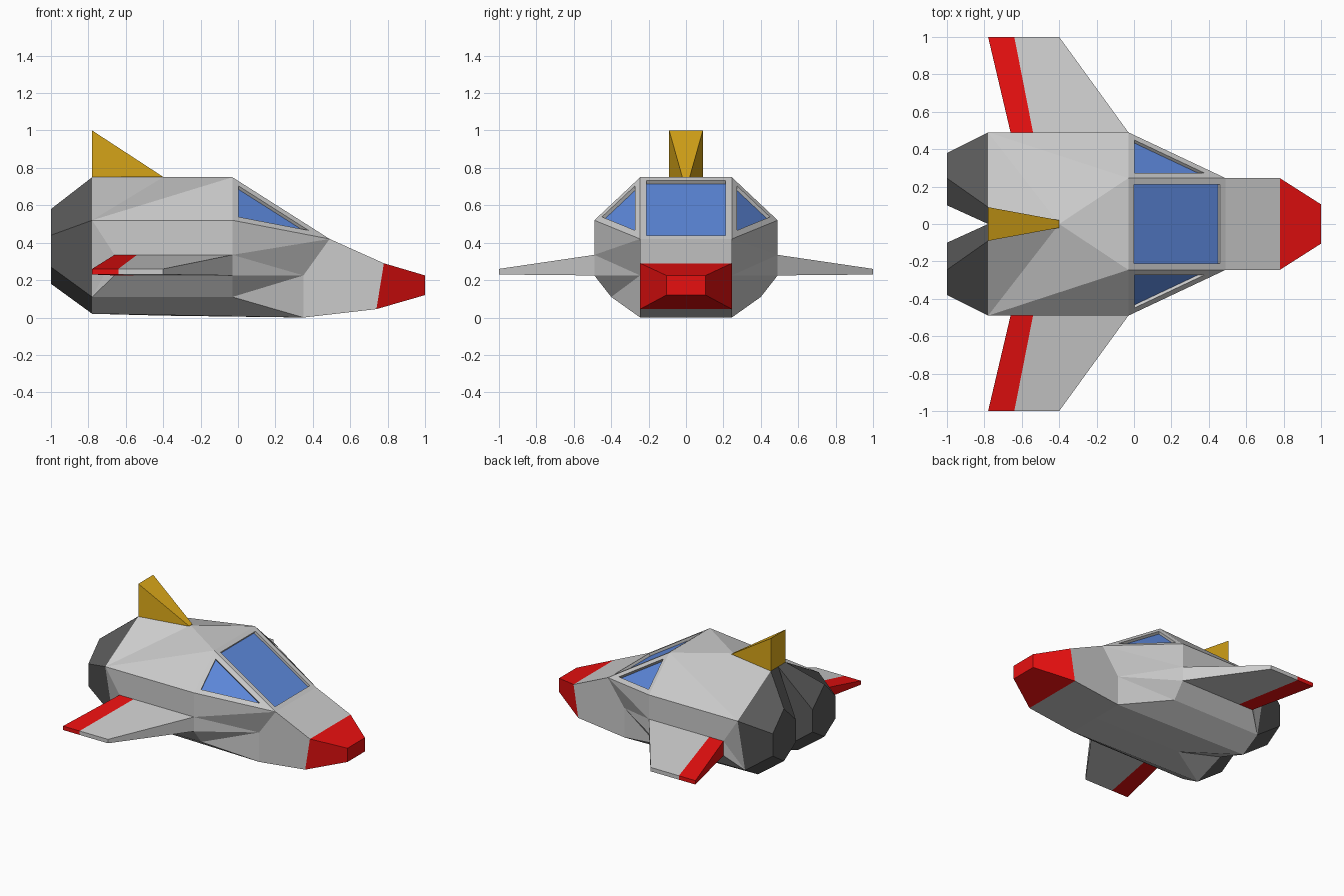
import bpy, bmesh

if "Cube" in bpy.data.objects:
    bpy.data.objects.remove(bpy.data.objects["Cube"])


def material(name, rgb):
    m = bpy.data.materials.new(name)
    m.diffuse_color = (*rgb, 1)
    m.use_nodes = True
    m.node_tree.nodes["Principled BSDF"].inputs["Base Color"].default_value = m.diffuse_color
    return m


RED = material("red_paint", (0.8, 0.005, 0.005))
GOLD = material("gold_paint", (0.72, 0.4, 0.01))
BLUE = material("blue_glass", (0.11, 0.25, 0.72))
DARK = material("dark_metal", (0.1, 0.1, 0.1))
GREY = material("grey_hull", (0.55, 0.55, 0.55))


def finish(name, bm, mats):
    bmesh.ops.remove_doubles(bm, verts=bm.verts, dist=0.001)
    bmesh.ops.recalc_face_normals(bm, faces=bm.faces)
    mesh = bpy.data.meshes.new(name)
    bm.to_mesh(mesh)
    bm.free()
    ob = bpy.data.objects.new(name, mesh)
    bpy.context.collection.objects.link(ob)
    for m in mats:
        mesh.materials.append(m)
    return ob


def loft(name, ring_a, ring_b, mat, side=1, cap_a=True):
    # Join two matching rings into a solid; side=-1 mirrors it across y
    bm = bmesh.new()
    a, b = [[bm.verts.new((x, y * side, z)) for x, y, z in r] for r in (ring_a, ring_b)]
    n = len(a)
    for i in range(n):
        j = (i + 1) % n
        bm.faces.new((a[i], a[j], b[j], b[i]))
    if cap_a:
        bm.faces.new(a)
    bm.faces.new(b)
    return finish(name, bm, [mat])


def rect(x, y, z0, z1):
    return [(x, -y, z0), (x, y, z0), (x, y, z1), (x, -y, z1)]


# Hull: named points of the left half, mirrored face by face
ridge_rear, ridge_centre = (-.78, .09, .75), (-.78, 0, .75)
roof_mid, roof_centre, roof_front = (-.4, 0, .75), (-.03, 0, .75), (-.03, .245, .75)
side_rear, side_front = (-.78, .49, .52), (-.03, .49, .52)
root_rear, root_front = (-.66, .49, .335), (-.03, .49, .335)
sill_rear, sill_front = (-.66, .49, .225), (-.03, .49, .225)
chine_rear, chine_front = (-.78, .4, .11), (-.03, .4, .11)
belly_rear, belly_front = (-.78, .245, .02), (.35, .245, 0)
belly_mid, belly_centre, valley_low = (-.4, 0, .01), (.35, 0, 0), (-.78, 0, .11)
cheek, cowl = (.35, .245, .225), (.49, .245, .42)
nose_top, nose_low, chin = (.78, .245, .29), (.74, .245, .045), (.74, 0, .045)

side_window = (roof_front, side_front, cowl)
half_faces = [
    # roof
    (roof_centre, roof_front, roof_mid),
    (roof_mid, ridge_rear, ridge_centre),
    (roof_mid, side_rear, ridge_rear),
    (roof_mid, roof_front, side_rear),
    (roof_front, side_front, side_rear),
    # flanks
    (side_rear, root_rear, root_front, side_front),
    (side_rear, chine_rear, root_rear),
    (root_rear, chine_rear, sill_rear),
    (chine_rear, sill_rear, sill_front, chine_front),
    (chine_rear, chine_front, belly_front, belly_rear),
    (side_front, cowl, root_front),
    (root_front, cowl, cheek),
    (root_front, cheek, sill_front),
    (sill_front, cheek, chine_front),
    (chine_front, cheek, belly_front),
    (cheek, cowl, nose_top, nose_low, belly_front),
    # belly
    (belly_centre, belly_front, belly_rear, belly_mid),
    (belly_mid, belly_rear, valley_low),
    (belly_front, belly_centre, chin, nose_low),
    side_window,
]


def mirrored(p):
    return (p[0], -p[1], p[2])


bm = bmesh.new()


def add_face(points):
    return bm.faces.new([bm.verts.new(p) for p in points])


windows = []
for face in half_faces:
    pair = [add_face(face), add_face([mirrored(p) for p in face])]
    if face is side_window:
        windows += pair
# Windscreen and bonnet span both halves
windows.append(add_face((roof_front, mirrored(roof_front), mirrored(cowl), cowl)))
add_face((cowl, mirrored(cowl), mirrored(nose_top), nose_top))
centres = [f.calc_center_median() for f in windows]
bmesh.ops.remove_doubles(bm, verts=bm.verts, dist=0.001)
bmesh.ops.recalc_face_normals(bm, faces=bm.faces)
windows = [min(bm.faces, key=lambda f: (f.calc_center_median() - c).length) for c in centres]

# Window frames, then recessed glass
bmesh.ops.inset_individual(bm, faces=windows, thickness=.035, use_even_offset=True)
for f in windows:
    normal = f.normal.copy()
    if normal.z < 0:
        normal.negate()
    glass = bmesh.ops.extrude_discrete_faces(bm, faces=[f])["faces"][0]
    bmesh.ops.translate(bm, verts=glass.verts, vec=normal * -.02)
    glass.material_index = 1
finish("hull", bm, [GREY, BLUE])

# Nose cone
loft("nose_cone", [mirrored(nose_low), nose_low, nose_top, mirrored(nose_top)],
     rect(1, .105, .12, .225), RED, cap_a=False)

# Tail fin wedge
loft("tail_fin", rect(-.78, .09, .75, 1), rect(-.4, .02, .75, .752), GOLD)

# Engines and wings on both sides
ENGINE_ROOT = [(0, .75), (.09, .75), (.49, .52), (.4, .11), (.245, .02), (0, .11)]
ENGINE_TIP = [(.1, .44), (.245, .58), (.38, .44), (.38, .27), (.245, .18), (.1, .27)]


def wing_end(x0, x1, y, z0, z1):
    return [(x0, y, z0), (x1, y, z0), (x1, y, z1), (x0, y, z1)]


for side, label in ((1, "left"), (-1, "right")):
    loft(label + "_engine", [(-.78, y, z) for y, z in ENGINE_ROOT],
         [(-1, y, z) for y, z in ENGINE_TIP], DARK, side, cap_a=False)
    loft(label + "_wing", wing_end(-.54, -.03, .49, .225, .335),
         wing_end(-.64, -.4, 1, .23, .26), GREY, side)
    loft(label + "_wing_flap", wing_end(-.66, -.54, .49, .225, .335),
         wing_end(-.78, -.64, 1, .23, .26), RED, side)
